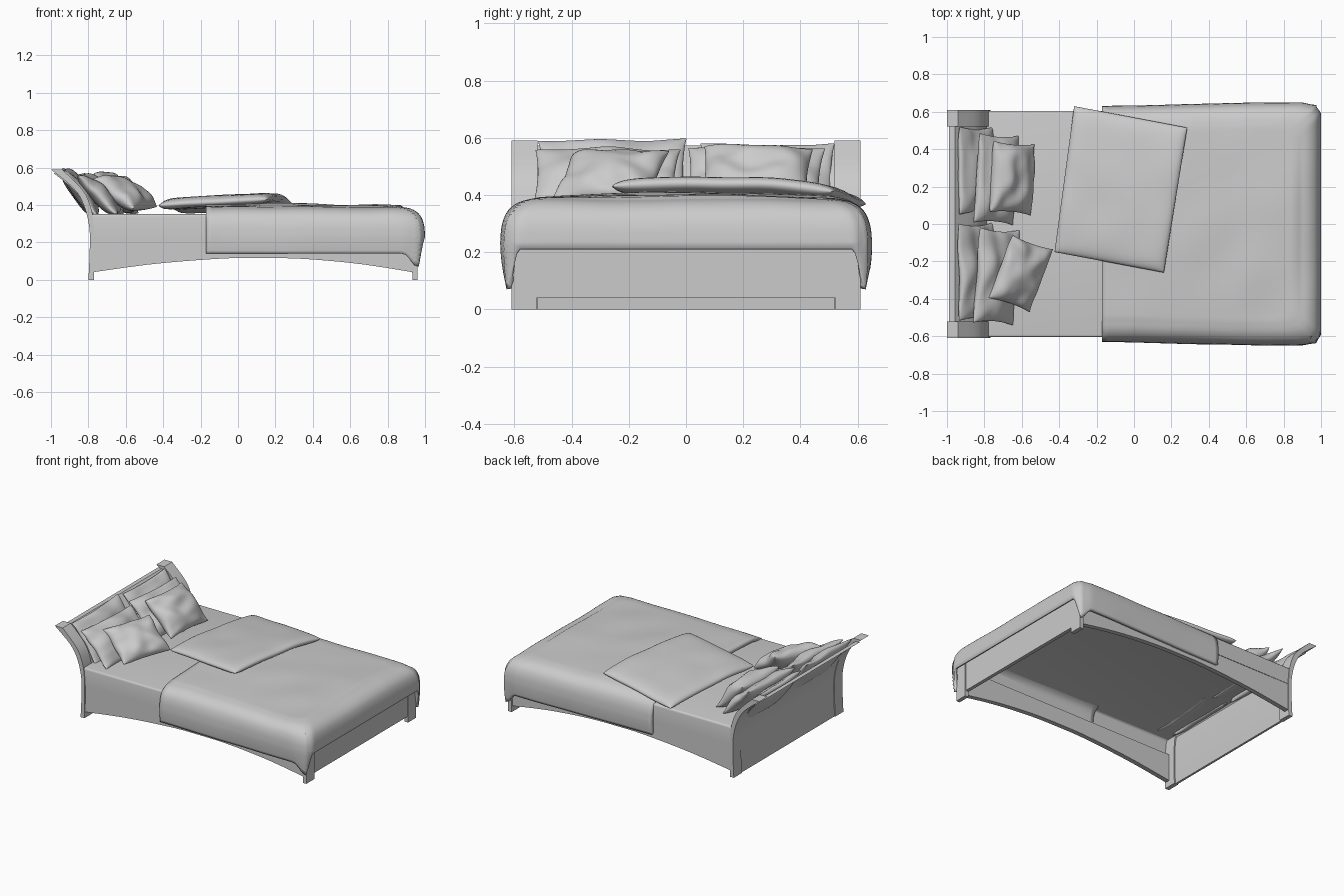
import bpy, bmesh, math
from mathutils import Vector, Matrix, noise

if "Cube" in bpy.data.objects:
    bpy.data.objects.remove(bpy.data.objects["Cube"])


def finish(name, bm, recalc=True, angle=40):
    if recalc:
        bmesh.ops.recalc_face_normals(bm, faces=bm.faces)
    me = bpy.data.meshes.new(name)
    bm.to_mesh(me)
    bm.free()
    ob = bpy.data.objects.new(name, me)
    bpy.context.collection.objects.link(ob)
    bpy.ops.object.select_all(action='DESELECT')
    ob.select_set(True)
    bpy.context.view_layer.objects.active = ob
    bpy.ops.object.shade_smooth_by_angle(angle=math.radians(angle))
    return ob


def extrude_xz(name, profile, y0, y1):
    bm = bmesh.new()
    f = bm.faces.new([bm.verts.new((x, y0, z)) for x, z in profile])
    g = bmesh.ops.extrude_face_region(bm, geom=[f])
    vs = [v for v in g['geom'] if isinstance(v, bmesh.types.BMVert)]
    bmesh.ops.translate(bm, verts=vs, vec=(0, y1 - y0, 0))
    return finish(name, bm, angle=30)


def box(name, x0, x1, y0, y1, z0, z1):
    return extrude_xz(name, [(x0, z0), (x1, z0), (x1, z1), (x0, z1)], y0, y1)


def smooth(a, b, x):
    t = min(1, max(0, (x - a) / (b - a)))
    return t * t * (3 - 2 * t)


def lerp_curve(pts, t):
    # Catmull-Rom sample of a short list of tuples, t in 0..1
    n = len(pts) - 1
    i = min(int(t * n), n - 1)
    f = t * n - i
    p = [Vector(pts[min(max(k, 0), n)]) for k in (i - 1, i, i + 1, i + 2)]
    return 0.5 * (2 * p[1] + (p[2] - p[0]) * f + (2 * p[0] - 5 * p[1] + 4 * p[2] - p[3]) * f * f
                  + (3 * p[1] - p[0] - 3 * p[2] + p[3]) * f ** 3)


def sample(pts, n=20):
    return [tuple(lerp_curve(pts, i / n)) for i in range(n + 1)]


# curved headboard: two thick posts and a thin panel between them
outer = sample([(-0.80, 0), (-0.793, 0.15), (-0.795, 0.28), (-0.825, 0.40), (-0.88, 0.49), (-1.0, 0.59)])
inner = sample([(-0.77, 0), (-0.768, 0.15), (-0.77, 0.28), (-0.785, 0.38), (-0.83, 0.48), (-0.94, 0.59)])
mix = lambda k: [(a[0] * (1 - k) + b[0] * k, (a[1] * (1 - k) + b[1] * k) * 0.97) for a, b in zip(outer, inner)]
for side, s in (("left", -1), ("right", 1)):
    extrude_xz(f"headboard_post_{side}", outer + inner[::-1], s * 0.52, s * 0.61)
extrude_xz("headboard_panel", mix(0.2) + mix(0.7)[::-1], -0.525, 0.525)

# arched side rails, foot legs and foot panel
arch = sample([(-0.78, 0.04), (-0.45, 0.085), (-0.1, 0.113), (0.1, 0.117), (0.35, 0.112), (0.65, 0.085), (0.94, 0.04)])
for side, s in (("left", -1), ("right", 1)):
    extrude_xz(f"side_rail_{side}", arch + [(0.94, 0.23), (-0.78, 0.23)], s * 0.57, s * 0.603)
    box(f"foot_leg_{side}", 0.932, 0.96, s * 0.522, s * 0.61, 0, 0.24)
box("foot_panel", 0.93, 0.955, -0.525, 0.525, 0.04, 0.24)

# mattress, open underneath
bm = bmesh.new()
bmesh.ops.create_cube(bm, size=1, matrix=Matrix.Translation((0.08, 0, 0.291)) @ Matrix.Diagonal((1.74, 1.21, 0.122, 1)))
bmesh.ops.delete(bm, geom=[f for f in bm.faces if f.normal.z < -0.5], context='FACES_ONLY')
top = [e for e in bm.edges if all(v.co.z > 0.3 for v in e.verts)]
bmesh.ops.bevel(bm, geom=top, offset=0.015, segments=3, profile=0.5, affect='EDGES')
finish("mattress", bm, recalc=False)


# duvet: flat top turning down into a skirt with longer corners
SKIRT = [(0.13, 0.39), (0.07, 0.377), (0.027, 0.345), (0.006, 0.295), (0.0, 0.235)]


def duvet_point(u, v, r0=0.6):
    r = max(u, abs(v), 1e-6)
    a, b = u / r, v / r
    t = max(0, (r - r0) / (1 - r0))
    corner = min(a, abs(b))
    foot = a > abs(b)
    if t < 0.7:
        d, z = lerp_curve(SKIRT, t / 0.7)
    else:
        k = (t - 0.7) / 0.3
        hem = 0.21 if foot else 0.14
        hem += (0.07 - hem) * smooth(0.9, 1, corner)
        d, z = 0.008 * k * k, 0.235 + (hem - 0.235) * k
    sc = min(1, r / r0)
    rnd = 1 - 0.022 * smooth(0.9, 1, corner)
    x = -0.17 + a * (1.17 - d) * sc * rnd
    y = b * (0.632 + 0.018 * smooth(0, 0.8, a * sc) - d) * sc * rnd
    if t == 0:
        z += 0.018 * (1 - (y / 0.52) ** 2) * (1 - 0.6 * smooth(0.2, 0.9, x))
    w = noise.noise(Vector((x * 4, y * 4, z * 4 + 3)))
    return Vector((x, y + 0.004 * w * t, z + 0.008 * w * (1 - t)))


bm = bmesh.new()
NU, NV = 50, 100
g = [[bm.verts.new(duvet_point(i / NU, 2 * j / NV - 1)) for j in range(NV + 1)] for i in range(NU + 1)]
for i in range(NU):
    for j in range(NV):
        bm.faces.new((g[i][j], g[i + 1][j], g[i + 1][j + 1], g[i][j + 1]))
duvet = finish("duvet", bm, recalc=False, angle=60)
m = duvet.modifiers.new("thickness", 'SOLIDIFY')
m.thickness, m.offset = 0.025, -1


# soft closed shape from a mapping (u, v, signed thickness) -> point
def soft(name, fn, p, n=28):
    bm = bmesh.new()
    c = [math.sin(math.pi / 2 * (2 * i / n - 1)) for i in range(n + 1)]
    for s in (1, -1):
        g = [[bm.verts.new(fn(u, v, s * math.sqrt(max(0, (1 - abs(u) ** p) * (1 - abs(v) ** p))))) for v in c] for u in c]
        for i in range(n):
            for j in range(n):
                bm.faces.new((g[i][j], g[i + 1][j], g[i + 1][j + 1], g[i][j + 1]))
    bmesh.ops.remove_doubles(bm, verts=bm.verts, dist=0.0002)
    return finish(name, bm, angle=70)


# folded throw lying across duvet and mattress
CORN = [Vector(c) for c in ((-0.425, -0.15), (0.16, -0.26), (0.285, 0.515), (-0.32, 0.63))]


def throw_point(u, v, h):
    a, b = (u + 1) / 2, (v + 1) / 2
    p = CORN[0].lerp(CORN[1], a).lerp(CORN[3].lerp(CORN[2], a), b)
    w = noise.noise(Vector((p.x * 5, p.y * 5, 1)))
    return Vector((p.x, p.y, 0.428 - 0.11 * p.y ** 2 + 0.06 * p.x + 0.03 * h + 0.006 * w))


soft("folded_throw", throw_point, 10)


# pillows: leaning from bottom (x, z) to top (x, z), turned by yaw and rolled in plane
def pillow(name, bottom, top, y, width, thick, yaw=0, roll=0, pinch=0.06):
    b, t = Vector((bottom[0], 0, bottom[1])), Vector((top[0], 0, top[1]))
    height = (t - b).length
    up, side = (t - b).normalized(), Vector((0, 1, 0))
    rot = Matrix((side, up, side.cross(up))).transposed()
    rot = Matrix.Rotation(math.radians(yaw), 3, 'Z') @ rot @ Matrix.Rotation(math.radians(roll), 3, 'Z')
    mid = (b + t) / 2 + Vector((0, y, 0))

    def point(u, v, h):
        q = Vector((u * width / 2 * (1 - pinch * (1 - v * v)), v * height / 2 * (1 - pinch * (1 - u * u)), 0))
        w = noise.noise(Vector((u * 1.6 + y * 9, v * 1.6 + width * 7, 2)))
        q.z = thick / 2 * h * (1 + 0.25 * w) + 0.012 * w
        return mid + rot @ q
    soft(name, point, 3)


pillow("back_pillow_left", (-0.75, 0.34), (-0.935, 0.595), -0.255, 0.52, 0.08, roll=1)
pillow("back_pillow_right", (-0.75, 0.33), (-0.935, 0.58), 0.285, 0.47, 0.08)
pillow("middle_pillow_left", (-0.63, 0.35), (-0.84, 0.56), -0.28, 0.51, 0.10, yaw=-4)
pillow("middle_pillow_right", (-0.63, 0.35), (-0.84, 0.565), 0.24, 0.48, 0.10, yaw=-4)
pillow("cushion_right", (-0.54, 0.365), (-0.76, 0.565), 0.245, 0.38, 0.13, yaw=-2, roll=-2)
pillow("cushion_left", (-0.49, 0.385), (-0.72, 0.545), -0.265, 0.36, 0.12, yaw=-23, roll=3)
